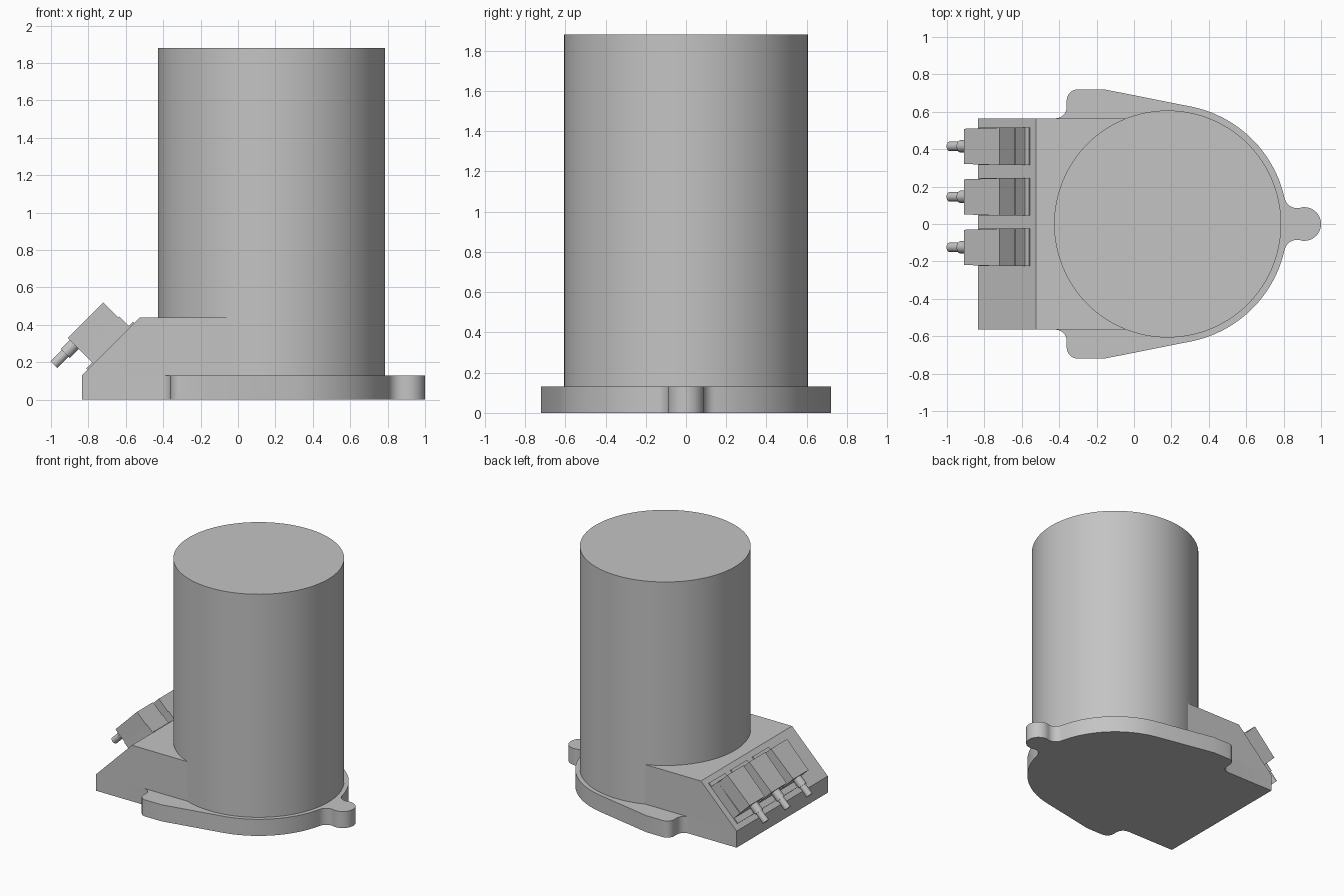
import bpy, bmesh
from math import cos, sin, radians
from mathutils import Matrix

cube = bpy.data.objects.get("Cube")
if cube:
    bpy.data.objects.remove(cube, do_unlink=True)

grey = bpy.data.materials.new("plain grey")
grey.use_nodes = True
colour = (0.55, 0.55, 0.55, 1)
grey.diffuse_color = colour
grey.node_tree.nodes["Principled BSDF"].inputs["Base Color"].default_value = colour


def finish(name, bm, matrix=Matrix()):
    bmesh.ops.recalc_face_normals(bm, faces=bm.faces)
    mesh = bpy.data.meshes.new(name)
    bm.to_mesh(mesh)
    bm.free()
    mesh.materials.append(grey)
    obj = bpy.data.objects.new(name, mesh)
    bpy.context.collection.objects.link(obj)
    obj.matrix_world = matrix
    bpy.ops.object.select_all(action="DESELECT")
    obj.select_set(True)
    bpy.context.view_layer.objects.active = obj
    bpy.ops.object.shade_smooth_by_angle(angle=radians(30))
    return obj


def loft(name, lower, upper, matrix=Matrix()):
    """Solid between two matching loops of 3D points."""
    bm = bmesh.new()
    a = [bm.verts.new(p) for p in lower]
    b = [bm.verts.new(p) for p in upper]
    bm.faces.new(a)
    bm.faces.new(b)
    for i in range(len(a)):
        j = (i + 1) % len(a)
        bm.faces.new((a[i], a[j], b[j], b[i]))
    return finish(name, bm, matrix)


def prism(name, outline, z0, z1, matrix=Matrix()):
    return loft(name, [(x, y, z0) for x, y in outline],
                [(x, y, z1) for x, y in outline], matrix)


def arc(cx, cy, r, start, end, steps=10):
    angles = [radians(start + (end - start) * i / steps) for i in range(steps + 1)]
    return [(cx + r * cos(t), cy + r * sin(t)) for t in angles]


def rect(x0, x1, half):
    return [(x0, -half), (x1, -half), (x1, half), (x0, half)]


# Base flange with rounded tab, two ears and the square rear footprint
centre, width, base_top = 0.18, 0.565, 0.13
half = (arc(0.91, 0, 0.09, 0, 103.5, 14)
        + arc(0.873, 0.1545, 0.07, 283.5, 192.6)
        + arc(centre, 0, 0.64, 12.6, 78.5, 28)
        + [(-0.16, 0.72)]
        + arc(-0.30, 0.66, 0.06, 90, 180)
        + arc(-0.42, 0.625, 0.06, 0, -90)
        + [(-0.835, width)])
outline = half + [(x, -y) for x, y in reversed(half[1:])]
prism("base_flange", outline, 0, base_top)

# Main cylindrical body
prism("main_cylinder", arc(centre, 0, 0.607, 0, 357, 119), base_top, 1.88)

# Connector housing with sloping face
profile = [(-0.835, base_top), (0.15, base_top), (0.15, 0.44), (-0.525, 0.44)]
loft("connector_housing", [(x, -width, z) for x, z in profile],
     [(x, width, z) for x, z in profile])


def pin(name, radius, start, end, height, matrix):
    loop = arc(0, height, radius, 0, 345, 23)
    loft(name, [(start, y, z) for y, z in loop], [(end, y, z) for y, z in loop], matrix)


# Three plugs standing on the slope: local x runs up the slope, z out of it
for number, y in enumerate((0.415, 0.145, -0.125), 1):
    frame = Matrix.Translation((-0.68, y, 0.285)) @ Matrix.Rotation(radians(-45), 4, "Y")
    prism(f"plug_plate_{number}", rect(-0.177, 0.177, 0.1), 0, 0.009, frame)
    prism(f"plug_collar_{number}", rect(-0.131, 0.145, 0.1), 0.009, 0.08, frame)
    body_low = [(-0.131, -0.094), (0.138, -0.1), (0.138, 0.1), (-0.131, 0.094)]
    prism(f"plug_body_{number}", body_low, 0.08, 0.194, frame)
    pin(f"plug_sleeve_{number}", 0.034, -0.2, -0.131, 0.146, frame)
    pin(f"plug_tip_{number}", 0.026, -0.284, -0.2, 0.146, frame)
